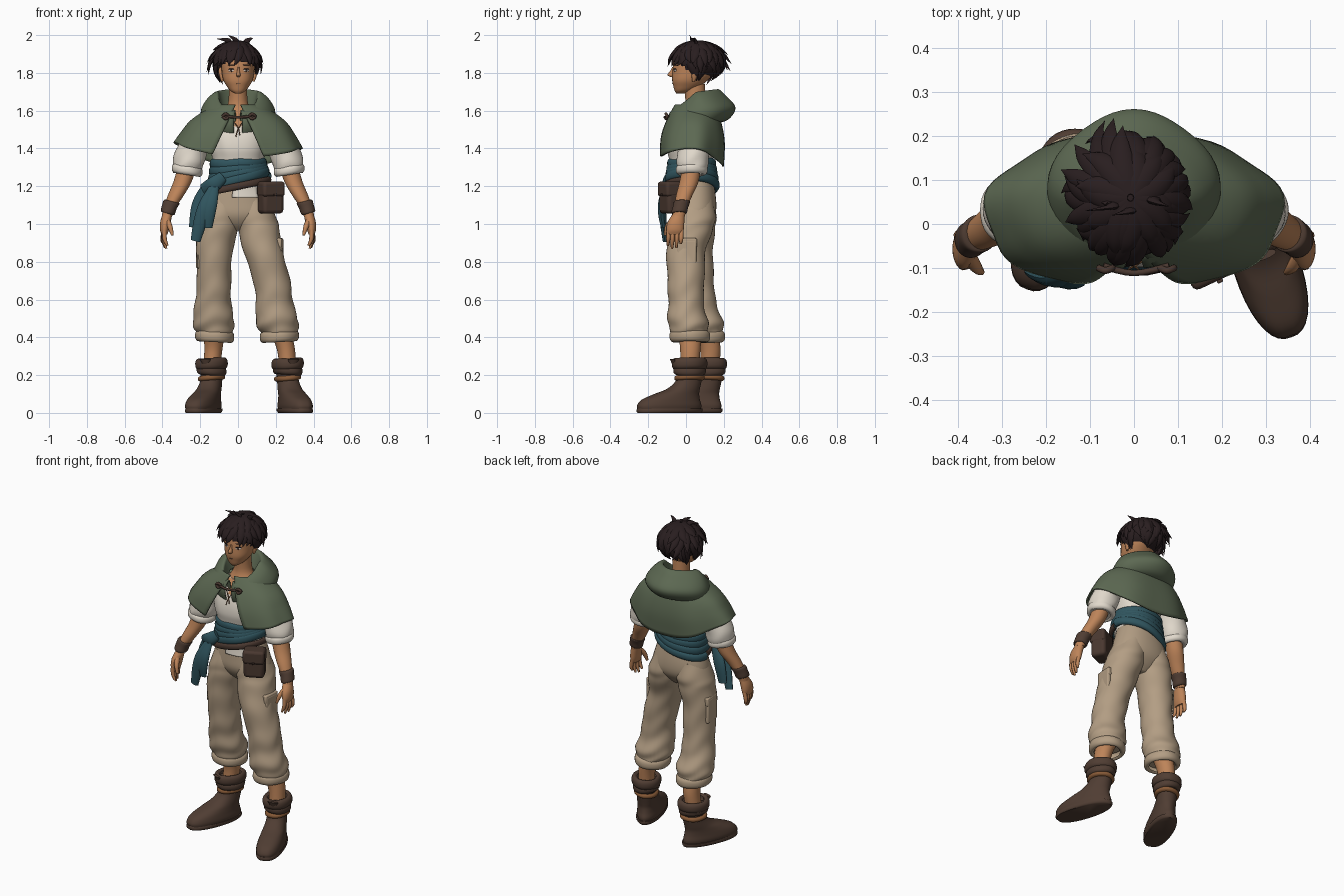
import bpy, bmesh, random
from math import sin, cos, pi, radians, copysign
from mathutils import Vector, Matrix
from mathutils.bvhtree import BVHTree

random.seed(4)
UNIT = 0.01  # all sizes below are in hundredths
start_cube = bpy.data.objects.get("Cube")
if start_cube:
    bpy.data.objects.remove(start_cube)


def colour(name, r, g, b):
    mat = bpy.data.materials.new(name)
    mat.use_nodes = True
    mat.diffuse_color = (r, g, b, 1)
    mat.node_tree.nodes["Principled BSDF"].inputs["Base Color"].default_value = (r, g, b, 1)
    return mat


skin = colour("warm skin", .51, .23, .1)
hair = colour("dark hair", .022, .013, .014)
green = colour("moss green cloth", .108, .14, .085)
linen = colour("cream linen", .75, .69, .6)
teal = colour("teal cloth", .03, .092, .115)
khaki = colour("khaki cloth", .45, .34, .23)
boot = colour("boot brown", .08, .047, .033)
leather = colour("dark leather", .067, .039, .029)
tan = colour("tan strap", .24, .1, .037)
white = colour("eye white", .6, .55, .5)


def finish(bm, name, mat, thick=0, bevel=0, paint=None, second=None):
    """Turn a bmesh into a smooth shaded object."""
    bmesh.ops.recalc_face_normals(bm, faces=bm.faces)
    mesh = bpy.data.meshes.new(name)
    mesh.materials.append(mat)
    if paint:
        mesh.materials.append(second)
        for face in bm.faces:
            face.material_index = int(paint(face.calc_center_median() / UNIT))
    bm.to_mesh(mesh)
    bm.free()
    obj = bpy.data.objects.new(name, mesh)
    bpy.context.collection.objects.link(obj)
    if thick:
        mod = obj.modifiers.new("thickness", "SOLIDIFY")
        mod.thickness, mod.offset = thick * UNIT, 0
    if bevel:
        mod = obj.modifiers.new("rounding", "BEVEL")
        mod.width, mod.segments = bevel * UNIT, 3
    bpy.ops.object.select_all(action="DESELECT")
    obj.select_set(True)
    bpy.context.view_layer.objects.active = obj
    bpy.ops.object.shade_smooth_by_angle(angle=radians(50))
    return obj


def spline(rows, steps):
    """Catmull-Rom interpolation of tuples."""
    out, last = [], len(rows) - 1
    for i in range(last):
        quad = list(zip(rows[max(i - 1, 0)], rows[i], rows[i + 1], rows[min(i + 2, last)]))
        for s in range(steps):
            t = s / steps
            out.append([b + t * (c - a + t * (2*a - 5*b + 4*c - d + t * (3*b - a - 3*c + d))) / 2
                        for a, b, c, d in quad])
    return out + [list(rows[-1])]


def loft(name, rows, mat, sides=36, steps=5, power=2, gap=None, warp=None, caps=True,
         place=Matrix(), keep=None, **extra):
    """Skin level oval rings given as (x, y, z, half width, half depth)."""
    bm, rings = bmesh.new(), []
    path = spline(rows, steps)
    for k, (x, y, z, rx, ry) in enumerate(path):
        t, ring = k / (len(path) - 1), []
        g = gap[0] + (gap[1] - gap[0]) * t if gap else 0
        for j in range(sides + bool(gap)):
            a = -pi / 2 + g + (2 * pi - 2 * g) * j / sides
            sx, sy = (copysign(abs(f) ** (2 / power), f) for f in (cos(a), sin(a)))
            grow, lift = warp(a, t) if warp else (1, 0)
            point = Vector((x + rx * grow * sx, y + ry * grow * sy, z + lift)) * UNIT
            ring.append(bm.verts.new(place @ point))
        rings.append(ring)
    for low, high in zip(rings, rings[1:]):
        for j in range(sides):
            n = (j + 1) % len(low)
            bm.faces.new((low[j], low[n], high[n], high[j]))
    if caps and not gap:
        bm.faces.new(rings[0])
        bm.faces.new(rings[-1])
    if keep:
        lost = [f for f in bm.faces if not keep(f.calc_center_median() / UNIT)]
        bmesh.ops.delete(bm, geom=lost, context="FACES")
    return finish(bm, name, mat, **extra)


def band(name, x, y, z, rx, ry, height, mat, tilt=0, bulge=1, **extra):
    """Rounded strap or rolled cuff around a limb."""
    h = height / 2
    rows = [(x, y, z + h * f, rx + bulge * o, ry + bulge * o)
            for f, o in ((-.7, -2), (-1, -.4), (-.5, 1), (.5, 1), (1, -.4), (.7, -2))]
    return loft(name, rows, mat, steps=3, caps=False,
                warp=lambda a, t: (1 + .012 * sin(5 * a + 3 * t), tilt * rx * cos(a)), **extra)


def sweep(bm, points, flat=1, centre=None, sides=8, steps=4):
    """Tapered tube through (x, y, z, radius) points, flattened towards a centre."""
    path = spline(points, steps)
    spots = [Vector(p[:3]) for p in path]
    rings = []
    for i, p in enumerate(spots):
        along = (spots[min(i + 1, len(spots) - 1)] - spots[max(i - 1, 0)]).normalized()
        ref = p - centre if centre else Vector((.1, 1, .1))
        side = along.cross(ref).normalized()
        up = side.cross(along)
        r = max(path[i][3], .05)
        rings.append([bm.verts.new((p + side * r * cos(w) + up * r * flat * sin(w)) * UNIT)
                      for w in (2 * pi * j / sides for j in range(sides))])
    for low, high in zip(rings, rings[1:]):
        for j in range(sides):
            n = (j + 1) % sides
            bm.faces.new((low[j], low[n], high[n], high[j]))
    bm.faces.new(rings[0])
    bm.faces.new(rings[-1])


def tubes(name, mat, *paths, **options):
    bm = bmesh.new()
    for points in paths:
        sweep(bm, points, **options)
    return finish(bm, name, mat)


def box(name, at, size, turn, mat, bevel=1):
    bm = bmesh.new()
    bmesh.ops.create_cube(bm, size=1)
    spin = Matrix.Rotation(radians(turn), 4, "Z")
    bm.transform(Matrix.Translation(Vector(at) * UNIT) @ spin @ Matrix.Diagonal((*size, 1 / UNIT)) * UNIT)
    return finish(bm, name, mat, bevel=bevel)


def folds(amount, around, down):
    return lambda a, t: (1 + amount * (.3 + t) * sin(around * a + down * t + sin(3 * a)), 0)


# Head, neck and ears
head = loft("head", [(0, -3, 169, 1.5, 2), (0, -1.5, 170.5, 4, 4.5), (0, .5, 173, 6, 7.2),
                     (0, 2, 176, 7.7, 9.3), (0, 4, 180, 8.5, 11.2), (0, 5, 186, 8.8, 11.5),
                     (0, 5, 192, 7.2, 9.2), (0, 5, 194, 3, 4)], skin, power=2.3)
loft("nose", [(.2, -6.8, 183, .5, .6), (.2, -7.3, 181, .7, 1.1), (.2, -7.8, 179, 1.1, 2),
              (.2, -7.2, 177.8, .7, 1)], skin, sides=12)
loft("neck", [(0, 4, 152, 11, 7), (0, 4.5, 158, 8.6, 6.8), (0, 5, 164, 5.3, 5.4), (0, 4.5, 174, 4.8, 5.5)], skin)

# Painted face plates follow the head surface
surface = BVHTree.FromObject(head, bpy.context.evaluated_depsgraph_get())


def plate(name, x, z, width, height, mat, depth=.3):
    spot, normal, _, _ = surface.ray_cast(Vector((x, -40, z)) * UNIT, Vector((0, 1, 0)))
    bm = bmesh.new()
    bmesh.ops.create_uvsphere(bm, u_segments=16, v_segments=8, radius=UNIT)
    bm.transform(Matrix.Translation(spot) @ normal.to_track_quat("Z", "Y").to_matrix().to_4x4()
                 @ Matrix.Diagonal((width, height, depth, 1)))
    finish(bm, name, mat)


plate("mouth", .3, 174.3, 1.2, .12, leather)
for s, tag in ((1, "left_"), (-1, "right_")):
    plate(tag + "eye", s * 4 + .4, 181.3, 1.6, .7, white)
    plate(tag + "iris", s * 3.9 + .4, 181.3, .8, .75, leather, .42)
    plate(tag + "upper_lid", s * 4 + .4, 182, 1.8, .28, hair, .45)
    plate(tag + "eyebrow", s * 4.1 + .4, 184.2, 2.1, .35, hair, .4)
    loft(tag + "ear", [(s * 8.3, 4, 175.5, .6, .7), (s * 8.8, 4.5, 178, 1, 1.5),
                       (s * 9.4, 5.2, 181, 1.1, 2), (s * 9.2, 5.2, 183, .5, 1)], skin, sides=14)

# Hair: a cap with rings of curved pointed locks
crown = Vector((-.8, 6, 186))
radii = Vector((11.8, 13.7, 10.3))
cap = [(crown.x, crown.y, crown.z - radii.z * cos(w), radii.x * sin(w), radii.y * sin(w))
       for w in (pi * (.05 + .949 * i / 14) for i in range(15))]
loft("hair_cap", cap, hair, steps=2, keep=lambda c: c.z > 186 - .54 * (c.y + 7))
locks = []
for count, first, final, flare, width in ((14, 3, 70, .1, 4.4), (24, 30, 102, .25, 3.6),
                                          (16, 50, 120, .3, 3.4), (20, 75, 146, .22, 3.4)):
    for i in range(count):
        az = 2 * pi * (i + random.uniform(-.35, .35)) / count
        end, spread = final + random.uniform(-10, 8), flare + random.uniform(-.06, .04)
        twist = random.uniform(-.35, .4)
        if sin(az) < -.4:
            if final > 110 and (abs(cos(az)) < .7 or final > 130):
                continue
            end, spread = min(end, 102), min(spread, .22)
        elif cos(az) < -.3:
            spread += .16
        elif sin(az) > .6:
            spread = min(spread, .17)
        lock = []
        for k in range(5):
            t = k / 4
            tip, polar = az + twist * t * t, radians(first + (end - first) * t)
            ray = Vector((sin(polar) * cos(tip), sin(polar) * sin(tip), cos(polar)))
            spot = crown + ray * radii * (.97 + spread * t * t)
            lock.append((*spot, width * (1 - t) ** .7 * (.7 + .6 * t)))
        locks.append(lock)
tubes("hair_locks", hair, *locks, flat=.42, centre=crown)
tubes("cowlicks", hair, *[[(x, y, 194, 2.4), (x + 1, y - 1, 197, 1.5), (x - lean, y - 2, top, .1)]
                          for x, y, lean, top in ((-2, 4, 3, 199.9), (4, 6, -4, 198.5), (-6, 5, 5, 198))], flat=.5)

# Shirt with an open neck, laces and tail
loft("shirt", [(0, 3, 118, 13, 10), (0, 3, 126, 13, 10.5), (0, 2.5, 134, 13.6, 11.5), (0, 2, 140, 15, 12),
               (0, 2.5, 147, 16, 11.5), (0, 3.5, 154, 15, 9.5), (0, 4.5, 159, 8, 7)], linen, sides=64, steps=8,
     power=2.2, warp=folds(.012, 7, 5), second=skin, paint=lambda c: c.y < 0 and abs(c.x) < (c.z - 150) * .7)
tubes("neck_laces", tan, [(-3, -7.8, 155, .25), (0, -9.6, 151, .25), (1, -10.3, 147, .25)],
      [(3, -7.8, 155, .25), (0, -9.6, 150, .25), (-1.2, -10.3, 146, .25)])
loft("shirt_tail", [(0, 4, 125, 14.5, 11.5), (0, 4.5, 119, 16.5, 12), (0, 4.5, 114, 18, 12.5)], linen,
     caps=False, thick=.6, keep=lambda c: c.y < 0 and -3 < c.x < 11)

# Cape and fallen hood, both split at the front
loft("cape", [(0, 4.5, 163, 12, 10), (0, 4, 155, 24, 14.3), (0, 3.3, 148, 29.5, 17), (0, 2.6, 141.5, 33.5, 17.4)],
     green, sides=64, power=2.15, gap=(.1, .4), thick=1,
     warp=lambda a, t: (1 + .025 * t * sin(7 * a),
                        -t * t * (sin(a) ** 2 * (11 if sin(a) > 0 else 6) + 1.5 * cos(a))))
loft("hood", [(0, 4, 160, 9, 8), (0, 4.5, 167, 10.2, 10.5), (0, 5, 169.5, 11.5, 12), (0, 6, 166, 16, 15),
              (0, 8, 160, 19.3, 17.8), (0, 7, 154, 18, 15), (0, 5, 152, 13, 10)], green, sides=48,
     gap=(.12, .12), thick=.8,
     warp=lambda a, t: (1 - .07 * max(0, sin(a)) * sin(2 * a) ** 2,
                        -(12 - 7 * t) * max(0, -sin(a)) ** .85 + 1.5 * max(0, sin(a))))
tubes("hood_fold", green, [(-15, 6, 163, .6), (-11, 14, 161, 2.4), (0, 21.5, 160, 3.4), (11, 14, 161, 2.4),
                           (15, 6, 163, .6)], flat=.7, steps=8)
tubes("cape_clasp", leather, [(-7, -9.6, 157, .8), (0, -11.2, 156.5, .7), (8, -9.6, 157, .8)],
      *[[(x - 1.6, -10, 157, .8), (x, -10.6, 158.3, .8), (x + 1.6, -10, 157, .8), (x, -10.6, 155.7, .8),
         (x - 1.6, -10, 157, .8)] for x in (-6.5, 7.5)])

# Sash, belt and pouch
for i, (z, width, tilt) in enumerate(((132, 14, .02), (129, 14.4, .08), (126.5, 14.8, .16), (123.8, 15.3, .25))):
    band(f"sash_fold_{i}", 0, 3, z, width, width - 2.2, 5.6, teal, tilt)
band("sash_back_drape", 0, 3, 120.5, 16.3, 13.6, 5, teal, .3, keep=lambda c: c.y > 3)
band("belt", 0, 3, 120, 16.6, 14, 3.8, leather, .2, bulge=.7, keep=lambda c: c.y < 4)
box("pouch", (17.3, -8, 113), (12, 9, 15), 25, leather, 2)
box("pouch_flap", (17.4, -8.4, 118.5), (12.6, 9.6, 8), 25, leather, 1.5)
box("pouch_button", (19.6, -13, 115.5), (1.4, .8, 1.4), 25, leather, .3)
tubes("sash_knot_and_tails", teal, [(-8, -9.5, 125, 3), (-13, -10.5, 121, 4), (-18, -7, 118, 3.4)],
      [(-13, -11, 120, 2), (-17, -12.5, 110, 3.8), (-20, -12, 101, 3.6), (-22.5, -11, 91, 2.6)],
      [(-12, -11, 120, 2), (-14, -13, 112, 3.2), (-15.5, -13, 105, 3.4), (-16, -12, 98, 2.4)],
      [(-16, -6, 120, 3), (-20.5, -4, 110, 4), (-23, -4, 98, 3)], flat=.5, sides=12)

# Trousers: hips, legs, rolled cuffs and side pockets
loft("trouser_hips", [(0, 4, 123, 13.5, 10.5), (0, 4.5, 112, 17, 11.5), (.5, 4.3, 105, 18, 11.2),
                      (.5, 4, 100, 13, 8.5), (.5, 4, 96.5, 6, 5)], khaki, power=2.2)
left_leg = [(7.8, 4.3, 113, 8, 10), (9.5, 4, 104, 10.6, 11.6), (11, 2.8, 97, 11, 11.4), (13.5, 0, 85, 10.4, 10.3),
            (17.8, 0, 70, 9.8, 9.8), (19.4, 0, 58, 9.9, 9.4), (20.7, 1, 48, 11.3, 10.7), (21.8, 2, 42, 9.3, 9.6)]
right_leg = [(-7.8, 4.5, 113, 8, 10), (-9, 4.5, 104, 10.6, 11.6), (-10.5, 4.2, 97, 10.6, 11.2),
             (-12.5, 4, 85, 9.6, 10.3), (-12.7, 5, 70, 9, 9.8), (-13.2, 6.5, 58, 9.6, 9.6),
             (-13, 9, 48, 11, 10.7), (-12.5, 10, 42, 9.2, 9.6)]
for tag, s, leg, ankle, turn in (("left_", 1, left_leg, (26.3, 1.8), 19), ("right_", -1, right_leg, (-14, 12.4), -21)):
    loft(tag + "trouser_leg", leg, khaki, steps=10, warp=folds(.03, 2, 36))
    x, y = leg[-1][:2]
    band(tag + "trouser_cuff", x, y, 40.5, 9.2, 9.6, 6, khaki, tilt=s * .05)
    px, py, pz, wide, _ = leg[3]
    box(tag + "pocket", (px + s * (wide - 1.4), py + .5, 84), (2.4, 10, 15), s * -5, khaki, .8)
    box(tag + "pocket_flap", (px + s * (wide - 1.7), py + .5, 90), (2.8, 10.6, 5), s * -5, khaki, .8)
    # Shins and boots, the boots turned outwards
    ax, ay = ankle
    loft(tag + "shin", [(x, y, 45, 6, 6.5), (ax - s, ay + .5, 34, 4.8, 5.4), (ax, ay, 24, 4.5, 5)], skin)
    place = Matrix.Translation((ax * UNIT, ay * UNIT, 0)) @ Matrix.Rotation(radians(turn), 4, "Z")
    toe = lambda a, t: (1 - .1 * (1 - t) * sin(a) * abs(cos(a)), 0)
    loft(tag + "boot", [(0, -11, 1.5, 7, 17.4), (0, -11, 4, 7.4, 17.7), (0, -10.2, 7, 7, 16),
                        (0, -7, 10, 6.4, 12.3), (0, -3, 13, 5.9, 8.7), (0, 0, 18, 5.5, 6.7),
                        (0, .3, 25, 6, 7)], boot, power=2.2, warp=toe, place=place)
    loft(tag + "sole", [(0, -11, 0, 6.9, 17.6), (0, -11, 1, 7.6, 18.2), (0, -11, 2.4, 7.5, 18)], boot,
         steps=2, power=2.2, warp=toe, place=place)
    band(tag + "boot_strap", 0, 0, 18.5, 5.9, 7, 3, tan, .1, place=place)
    band(tag + "boot_cuff_lower", 0, 0, 22.5, 6.6, 7.6, 5, boot, -.08, place=place)
    band(tag + "boot_cuff_upper", 0, 0, 26, 7.3, 8.4, 6, boot, .05, place=place)
    loft(tag + "cuff_point", [(0, -8, 23, .5, .5), (0, -8.6, 26, 2, 1), (0, -9.5, 28.5, 3.2, 1)], boot,
         sides=12, place=place)

# Arms: sleeves, forearms, wrist wraps and hands
for s, tag in ((1, "left_"), (-1, "right_")):
    def flip(*rows):
        return [(s * row[0], *row[1:]) for row in rows]
    loft(tag + "sleeve", flip((14, 4, 153, 5, 6), (20, 4.5, 148, 7.5, 8), (24.5, 4, 139, 8.4, 8.5),
                              (26.3, 3.5, 132, 8.4, 8.3), (27, 3.2, 127, 7, 7)), linen, warp=folds(.03, 2, 14))
    band(tag + "sleeve_cuff", s * 27, 3, 128.5, 7, 7.2, 5, linen, tilt=s * .15)
    loft(tag + "forearm", flip((27, 3, 130, 5, 5), (29.5, 1.5, 122, 4.8, 5), (33, -1, 115, 4.2, 4.3),
                               (36.5, -3, 108, 3.1, 3.4), (37.6, -4, 104, 2.7, 3.4)), skin)
    loft(tag + "wrist_wrap", flip((35, -2.1, 112, 3.4, 3.6), (35.2, -2.2, 111.6, 4.2, 4.3),
                                  (36.3, -2.9, 109, 3.9, 4.1), (37.2, -3.6, 106, 3.7, 4.1),
                                  (37.3, -3.7, 105.6, 2.6, 3.2)), boot, steps=3,
         warp=lambda a, t: (1 + .01 * sin(3 * a + 9 * t), s * .9 * cos(a)))
    loft(tag + "palm", flip((37.4, -4, 105, 2.6, 3.2), (38.4, -5.3, 101, 2.8, 4.4), (38.9, -5.8, 97, 2.4, 4.6),
                            (38.9, -6, 94.5, 1.5, 4)), skin, sides=20)
    fingers = [flip((39, y, 97, 1.2), (40 - .4 * i, y - .2, 92, 1.15), (39.4 - .7 * i, y - .4, tip, .6))
               for i, (y, tip) in enumerate(((-2.4, 89.5), (-4.7, 87.5), (-7, 87), (-9.2, 88.5)))]
    thumb = flip((37.5, -7, 102, 1.5), (36, -9.8, 98.5, 1.4), (34.7, -11, 94, .7))
    tubes(tag + "fingers", skin, thumb, *fingers)
